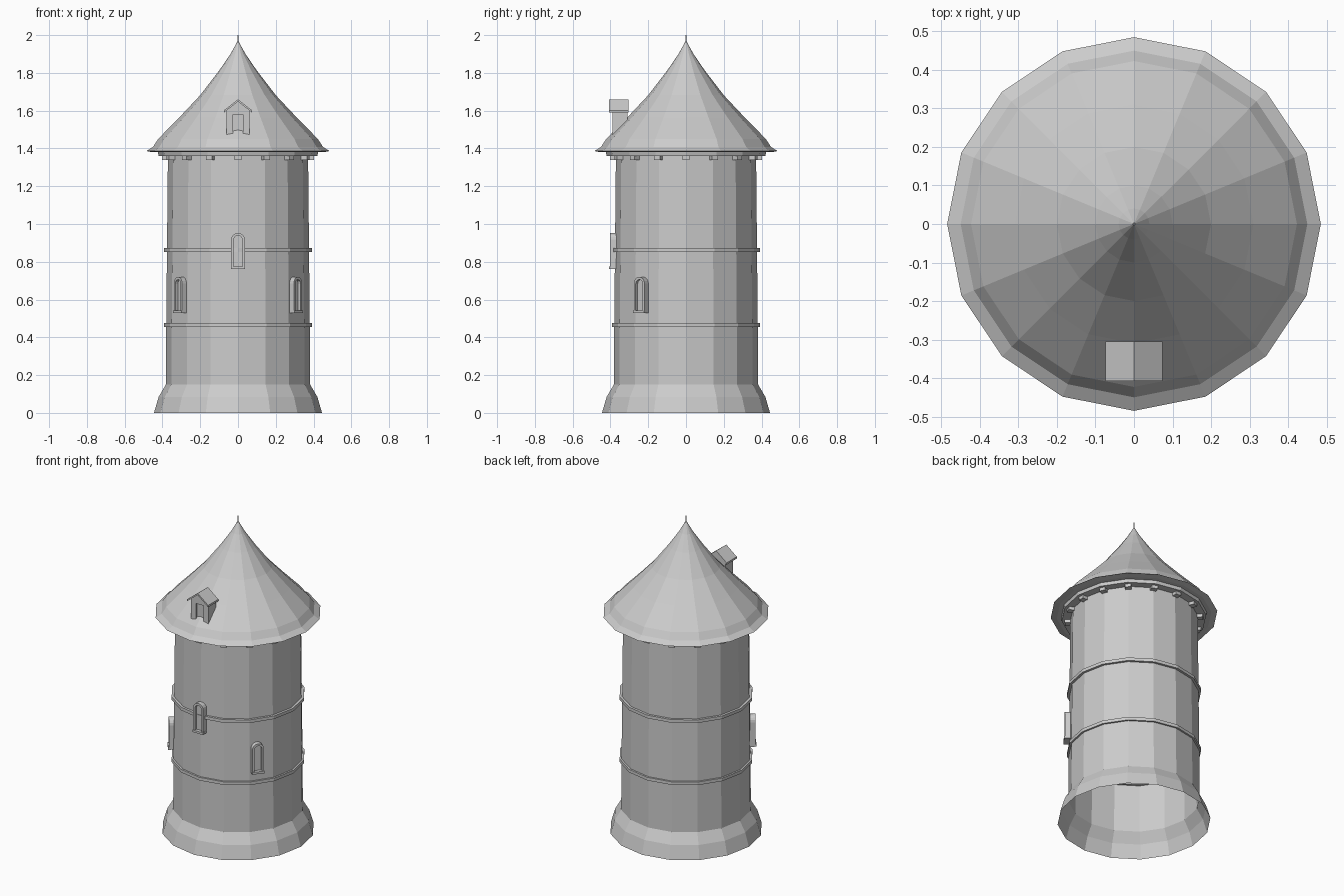
import bpy, bmesh
from math import sin, cos, pi, radians
from mathutils import Matrix

if "Cube" in bpy.data.objects:
    bpy.data.objects.remove(bpy.data.objects["Cube"])

SIDES = 16


def finish(name, bm):
    me = bpy.data.meshes.new(name)
    bmesh.ops.recalc_face_normals(bm, faces=bm.faces)
    bm.to_mesh(me)
    bm.free()
    ob = bpy.data.objects.new(name, me)
    bpy.context.collection.objects.link(ob)
    return ob


def lathe(name, profile, closed=False):
    """Flat-sided turned shape from (radius, z) points."""
    bm = bmesh.new()
    rings = [[bm.verts.new((r * cos(2 * pi * k / SIDES), r * sin(2 * pi * k / SIDES), z))
              for k in range(SIDES)] for r, z in profile]
    pairs = list(zip(rings, rings[1:]))
    if closed:
        pairs.append((rings[-1], rings[0]))
    for a, b in pairs:
        for k in range(SIDES):
            n = (k + 1) % SIDES
            bm.faces.new((a[k], a[n], b[n], b[k]))
    if not closed and profile[-1][0] < 0.01:
        bm.faces.new(rings[-1])
    return finish(name, bm)


def prism(bm, outline, y0, y1, m=Matrix()):
    """Extrude an (x, z) outline from y0 to y1."""
    a = [bm.verts.new(m @ Matrix.Translation((x, y0, z)).translation) for x, z in outline]
    b = [bm.verts.new(m @ Matrix.Translation((x, y1, z)).translation) for x, z in outline]
    n = len(a)
    bm.faces.new(a)
    bm.faces.new(b[::-1])
    for i in range(n):
        j = (i + 1) % n
        bm.faces.new((a[i], b[i], b[j], a[j]))


def rect(w, z0, z1):
    return [(-w, z0), (w, z0), (w, z1), (-w, z1)]


def arch(w, z0, z1, n=8):
    return [(-w, z0)] + [(-w * cos(pi * i / n), z1 - w + w * sin(pi * i / n))
                         for i in range(n + 1)] + [(w, z0)]


def window(name, angle, z):
    """Arched frame with recessed pane and a sill."""
    m = Matrix.Rotation(radians(angle), 4, 'Z') @ Matrix.Translation((0, 0, z))
    bm = bmesh.new()
    outer, inner = arch(0.036, 0, 0.185), arch(0.023, 0, 0.171)
    for i in range(len(outer) - 1):
        prism(bm, [outer[i], outer[i + 1], inner[i + 1], inner[i]], -0.403, -0.355, m)
    prism(bm, arch(0.024, 0, 0.172), -0.386, -0.355, m)
    prism(bm, rect(0.037, -0.006, 0.008), -0.408, -0.355, m)
    return finish(name, bm)


# tower shell, open at the bottom
lathe("tower_wall", [(0.445, 0), (0.42, 0.085), (0.382, 0.15), (0.38, 0.46),
                     (0.376, 0.86), (0.371, 1.37)])

# stone bands
for i, z in enumerate((0.465, 0.863)):
    lathe(f"band_{i + 1}", [(0.365, z - 0.01), (0.391, z - 0.01),
                            (0.391, z + 0.01), (0.365, z + 0.01)], closed=True)

# cornice below the roof
lathe("cornice", [(0.36, 1.36), (0.42, 1.36), (0.425, 1.385), (0.36, 1.385)], closed=True)

# corbel blocks
bm = bmesh.new()
for k in range(SIDES):
    prism(bm, rect(0.018, 1.34, 1.362), -0.402, -0.36,
          Matrix.Rotation(2 * pi * k / SIDES, 4, 'Z'))
finish("corbels", bm)

# roof with flared eave and finial
lathe("roof", [(0.36, 1.38), (0.45, 1.38), (0.485, 1.386), (0.45, 1.408), (0.423, 1.45),
               (0.31, 1.565), (0.2, 1.682), (0.1, 1.812), (0.04, 1.9), (0.012, 1.95),
               (0.004, 1.965), (0.003, 2.0)])

# windows
window("window_front", 0, 0.768)
window("window_right", 52, 0.535)
window("window_left", -52, 0.535)

# dormer: walls with a window recess, and gabled roof
bm = bmesh.new()
prism(bm, [(-0.062, 1.47), (-0.026, 1.47), (-0.026, 1.58), (0.026, 1.58), (0.026, 1.47),
           (0.062, 1.47), (0.062, 1.604), (0, 1.65), (-0.062, 1.604)], -0.388, -0.31)
prism(bm, rect(0.027, 1.47, 1.582), -0.376, -0.315)
finish("dormer_walls", bm)
bm = bmesh.new()
prism(bm, [(-0.074, 1.59), (0, 1.648), (0.074, 1.59), (0.074, 1.602), (0, 1.66),
           (-0.074, 1.602)], -0.408, -0.305)
finish("dormer_roof", bm)
